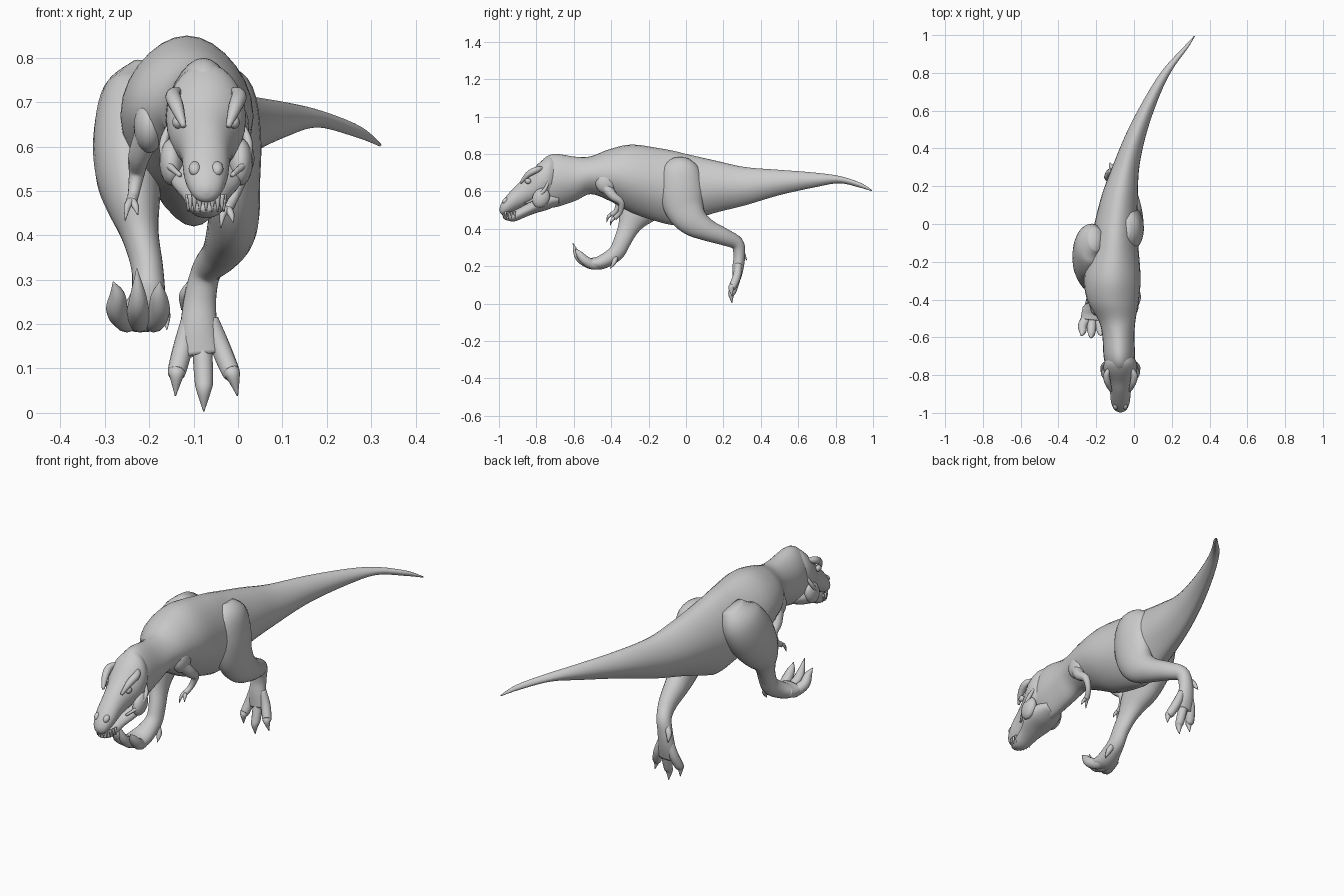
import bpy, bmesh, math
from mathutils import Vector, Matrix


def catmull(rows, n):
    """Smooth interpolation through rows of numbers."""
    out = []
    for i in range(len(rows) - 1):
        p0, p1 = rows[max(i - 1, 0)], rows[i]
        p2, p3 = rows[i + 1], rows[min(i + 2, len(rows) - 1)]
        for k in range(n):
            t = k / n
            out.append([0.5 * (2 * b + (c - a) * t + (2 * a - 5 * b + 4 * c - d) * t * t
                        + (3 * b - a - 3 * c + d) * t ** 3)
                        for a, b, c, d in zip(p0, p1, p2, p3)])
    out.append(list(rows[-1]))
    return out


def finish(name, bm):
    bmesh.ops.recalc_face_normals(bm, faces=bm.faces)
    for f in bm.faces:
        f.smooth = True
    me = bpy.data.meshes.new(name)
    bm.to_mesh(me)
    bm.free()
    ob = bpy.data.objects.new(name, me)
    bpy.context.collection.objects.link(ob)
    return ob


def skin(name, rings):
    bm = bmesh.new()
    vr = [[bm.verts.new(p) for p in r] for r in rings]
    n = len(vr[0])
    for a, b in zip(vr, vr[1:]):
        for i in range(n):
            bm.faces.new((a[i], a[(i + 1) % n], b[(i + 1) % n], b[i]))
    bm.faces.new(vr[0])
    bm.faces.new(vr[-1])
    return finish(name, bm)


def hull(name, rows, pinch=0.0, sides=28):
    """Upright cross-sections: (y, x centre, half width, top z, bottom z)."""
    rings = []
    for y, x, w, top, bot in catmull(rows, 5):
        w, ring = max(w, 0.002), []
        for i in range(sides):
            a = 2 * math.pi * i / sides
            c, s = math.cos(a), math.sin(a)
            k = 1 - pinch * s * s * (1.0 if s < 0 else 0.5)
            ring.append((x + w * c * k, y, (top + bot) / 2 + (top - bot) / 2 * s))
        rings.append(ring)
    return skin(name, rings)


def limb(name, rows, sides=18, n=5):
    """Tube along a path: (x, y, z, lateral radius, fore-aft radius)."""
    rows = [r if len(r) == 5 else (*r, r[3]) for r in rows]
    st = catmull(rows, n)
    pts = [Vector(s[:3]) for s in st]
    rings = []
    for i, s in enumerate(st):
        t = (pts[min(i + 1, len(pts) - 1)] - pts[max(i - 1, 0)]).normalized()
        lat = (Vector((1, 0, 0)) - t * t.x).normalized()
        up = t.cross(lat)
        ra, rb = max(s[3], 0.0015), max(s[4], 0.0015)
        rings.append([pts[i] + lat * ra * math.cos(2 * math.pi * k / sides)
                      + up * rb * math.sin(2 * math.pi * k / sides) for k in range(sides)])
    return skin(name, rings)


def blob(name, loc, size, tilt=0.0):
    bm = bmesh.new()
    bmesh.ops.create_uvsphere(bm, u_segments=20, v_segments=12, radius=1)
    m = Matrix.Translation(loc) @ Matrix.Rotation(tilt, 4, 'X') @ Matrix.Diagonal((*size, 1))
    bmesh.ops.transform(bm, matrix=m, verts=bm.verts)
    return finish(name, bm)


# Torso, neck and swept tail
hull("body", [
    (.995, .32, .003, .607, .600), (.93, .27, .014, .647, .620), (.82, .18, .025, .682, .643),
    (.69, .105, .035, .70, .622), (.50, .02, .052, .715, .58), (.315, -.04, .07, .73, .525),
    (.155, -.075, .095, .765, .485), (.0, -.095, .115, .80, .435), (-.06, -.10, .12, .815, .42),
    (-.14, -.105, .13, .83, .435), (-.29, -.115, .15, .85, .485), (-.41, -.11, .135, .825, .55),
    (-.51, -.09, .098, .787, .585), (-.59, -.083, .085, .785, .55), (-.70, -.078, .083, .80, .515),
    (-.76, -.075, .07, .775, .52), (-.80, -.073, .03, .71, .56)], pinch=0.28)

# Skull and lower jaw
CX = -.072
hull("upper_head", [
    (-.68, CX, .05, .77, .60), (-.73, CX, .085, .787, .56), (-.78, CX, .088, .757, .548),
    (-.84, CX, .066, .695, .53), (-.89, CX, .055, .65, .508), (-.94, CX, .05, .598, .485),
    (-.975, CX, .038, .556, .474), (-.99, CX, .024, .53, .48), (-.997, CX, .006, .51, .495)])
hull("lower_jaw", [
    (-.68, CX, .05, .58, .53), (-.74, CX, .08, .59, .502), (-.80, CX, .08, .565, .485),
    (-.86, CX, .056, .53, .462), (-.915, CX, .043, .50, .44), (-.955, CX, .032, .48, .444),
    (-.975, CX, .012, .468, .453)])

# Teeth around the front of the upper lip
for i in range(11):
    a = math.radians(-100 + 20 * i)
    x, y = CX + .041 * math.sin(a), -.925 - .052 * math.cos(a)
    limb(f"tooth_{i}", [(x, y, .492, .006), (x, y, .474, .005), (x, y + .003, .453, .001)], 8, 2)

for s, side in ((-1, "left"), (1, "right")):
    # Cheek muscle, brow ridge, eye and nostril
    blob(f"{side}_cheek", (CX + s * .078, -.775, .565), (.027, .045, .055), -.5)
    limb(f"{side}_brow", [(CX + s * .058, -.765, .725, .008), (CX + s * .074, -.80, .715, .017),
                          (CX + s * .066, -.845, .69, .016), (CX + s * .05, -.885, .645, .006)], 10)
    blob(f"{side}_eye", (CX + s * .064, -.845, .655), (.012, .017, .015))
    blob(f"{side}_nostril_bump", (CX + s * .025, -.965, .55), (.014, .02, .014), .7)
    limb(f"{side}_jaw_fold", [(CX + s * .078, -.735, .655, .006), (CX + s * .095, -.755, .61, .010),
                              (CX + s * .088, -.80, .565, .009), (CX + s * .058, -.86, .535, .005)], 10)

# Trailing leg (right), foot hanging down
limb("right_leg", [
    (-.05, -.03, .77, .03, .05), (-.03, -.03, .72, .065, .10), (-.02, -.025, .62, .072, .118),
    (-.015, -.01, .52, .065, .108), (-.01, .035, .445, .058, .085), (-.02, .11, .395, .053, .06),
    (-.04, .20, .358, .042, .046), (-.07, .272, .322, .034, .036), (-.085, .285, .26, .036, .031),
    (-.088, .278, .19, .042, .03), (-.083, .27, .13, .045, .022)], 24)
# Leading leg (left), raised forward
limb("left_leg", [
    (-.20, -.08, .775, .04, .06), (-.225, -.10, .71, .08, .11), (-.24, -.16, .62, .086, .125),
    (-.245, -.22, .54, .076, .11), (-.235, -.275, .47, .06, .085), (-.22, -.31, .40, .042, .056),
    (-.205, -.342, .33, .036, .046), (-.202, -.37, .275, .038, .043), (-.207, -.415, .24, .046, .04),
    (-.217, -.465, .217, .058, .036), (-.222, -.51, .218, .06, .026)], 24)

# Toes and claws
for i, (x0, x1, x2, dz) in enumerate([(-.11, -.137, -.141, .035), (-.085, -.077, -.077, 0),
                                      (-.062, -.018, -.001, .035)]):
    limb(f"right_toe_{i}", [(x0, .28, .21, .018), ((x0 + x1) / 2, .273, .15, .022),
                            (x1, .252, .075 + dz * .6, .021), (x1 * .6 + x2 * .4, .242, .048 + dz, .016),
                            (x2, .246, .003 + dz, .001)], 12)
for i, (x0, x1, x2, dz) in enumerate([(-.25, -.272, -.281, .03), (-.222, -.225, -.228, 0),
                                      (-.19, -.178, -.176, .03)]):
    limb(f"left_toe_{i}", [(x0, -.44, .225, .022), (x0, -.49, .208, .027),
                           (x1, -.55 + dz * .4, .23, .025), (x1, -.583 + dz * .4, .265, .018),
                           (x2, -.605 + dz * .4, .325 - dz, .001)], 12)
limb("right_rear_claw", [(-.10, .29, .29, .014), (-.12, .305, .265, .013), (-.127, .325, .232, .001)], 10)
limb("left_rear_claw", [(-.18, -.375, .25, .014), (-.165, -.385, .22, .013), (-.16, -.405, .188, .001)], 10)

# Small arms with two claws each
arms = {"right": [(-.01, -.43, .625, .032), (.012, -.39, .575, .025), (.008, -.347, .54, .018),
                  (-.01, -.352, .488, .013), (-.025, -.38, .458, .013)],
        "left": [(-.20, -.43, .635, .032), (-.222, -.395, .58, .025), (-.228, -.362, .54, .018),
                 (-.235, -.375, .495, .013), (-.24, -.40, .475, .013)]}
for side, path in arms.items():
    limb(f"{side}_arm", path, 14)
    x, y, z, r = path[-1]
    for k in (-1, 1):
        limb(f"{side}_hand_claw_{k}", [(x, y + .005, z + .005, .010), (x + k * .009, y - .015, z - .01, .008),
                                       (x + k * .014, y - .025, z - .035 + .006 * k, .001)], 8)
    blob(f"{side}_shoulder", (path[0][0], -.43, .645), (.035, .055, .06), .4)
